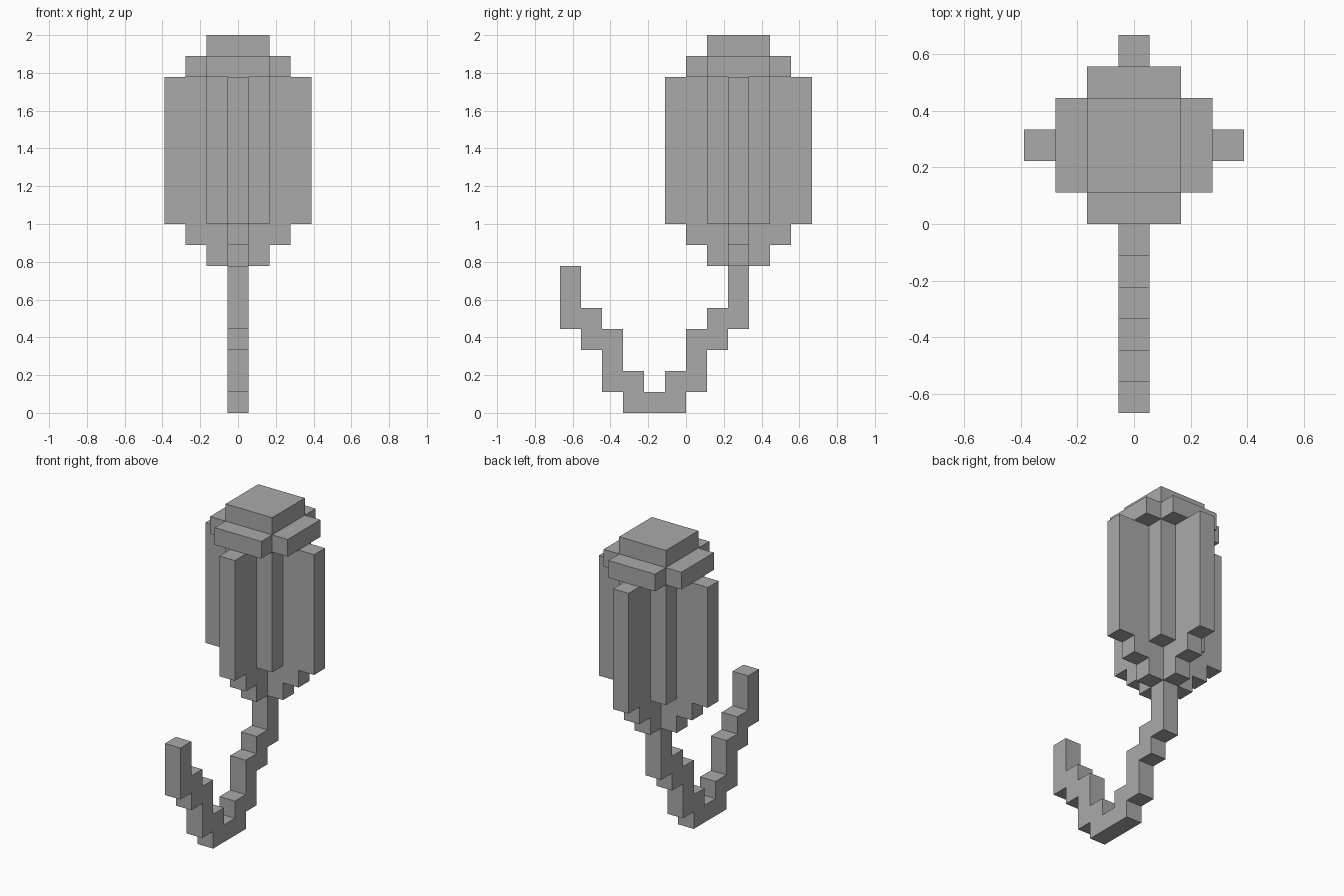
import bpy
import bmesh
from mathutils import Vector

cube = bpy.data.objects.get("Cube")
if cube:
    bpy.data.objects.remove(cube, do_unlink=True)

UNIT = 2 / 18  # edge of one block

grey = bpy.data.materials.new("plain grey")
grey.use_nodes = True
grey.diffuse_color = (0.4, 0.4, 0.4, 1)
bsdf = next(n for n in grey.node_tree.nodes if n.type == "BSDF_PRINCIPLED")
bsdf.inputs["Base Color"].default_value = grey.diffuse_color


def blocks(xs, ys, zs):
    """Cells in three half-open ranges."""
    return {(x, y, z) for x in range(*xs) for y in range(*ys) for z in range(*zs)}


def ribs(reach, zs):
    """Cross of two one-block plates around the head axis (x = 0, y = 2)."""
    return (blocks((-reach, reach + 1), (2, 3), zs)
            | blocks((0, 1), (2 - reach, 3 + reach), zs))


MID = (0, 1)
CORE = ((-1, 2), (1, 4))

# Tail outline: (y range, z range) of each step
TAIL_STEPS = [
    ((-3, 0), (0, 1)),
    ((-1, 1), (1, 2)), ((0, 1), (2, 3)), ((0, 2), (3, 4)),
    ((1, 3), (4, 5)), ((2, 3), (5, 7)),
    ((-4, -2), (1, 2)), ((-4, -3), (2, 3)), ((-5, -3), (3, 4)),
    ((-6, -4), (4, 5)), ((-6, -5), (5, 7)),
]

parts = {
    "top_cap": blocks(*CORE, (17, 18)),
    "cap_rim": (blocks((-2, 3), (1, 4), (16, 17))
                | blocks((-1, 2), (0, 5), (16, 17))),
    "head_core": blocks(*CORE, (9, 16)),
    "head_ribs": ribs(3, (9, 16)) - blocks(*CORE, (9, 16)),
    "head_taper": ribs(2, (8, 9)) | ribs(1, (7, 8)),
    "tail": set().union(*(blocks(MID, y, z) for y, z in TAIL_STEPS)),
}
solid = set().union(*parts.values())


def build(name, cells):
    """Skin the outer sides of the cells and merge flat regions."""
    bm = bmesh.new()
    for cell in sorted(cells):
        for axis in range(3):
            for side in (0, 1):
                near = list(cell)
                near[axis] += 2 * side - 1
                if tuple(near) in solid:
                    continue
                quad = []
                for u, v in ((0, 0), (1, 0), (1, 1), (0, 1)):
                    p = Vector(cell)
                    p[axis] += side
                    p[(axis + 1) % 3] += u
                    p[(axis + 2) % 3] += v
                    p.x -= 0.5
                    quad.append(bm.verts.new(p * UNIT))
                bm.faces.new(quad if side else quad[::-1])
    bmesh.ops.remove_doubles(bm, verts=bm.verts[:], dist=UNIT / 100)
    bmesh.ops.dissolve_limit(bm, angle_limit=0.02, verts=bm.verts[:], edges=bm.edges[:])
    mesh = bpy.data.meshes.new(name)
    bm.to_mesh(mesh)
    bm.free()
    mesh.materials.append(grey)
    bpy.context.collection.objects.link(bpy.data.objects.new(name, mesh))


for part_name, part_cells in parts.items():
    build(part_name, part_cells)
